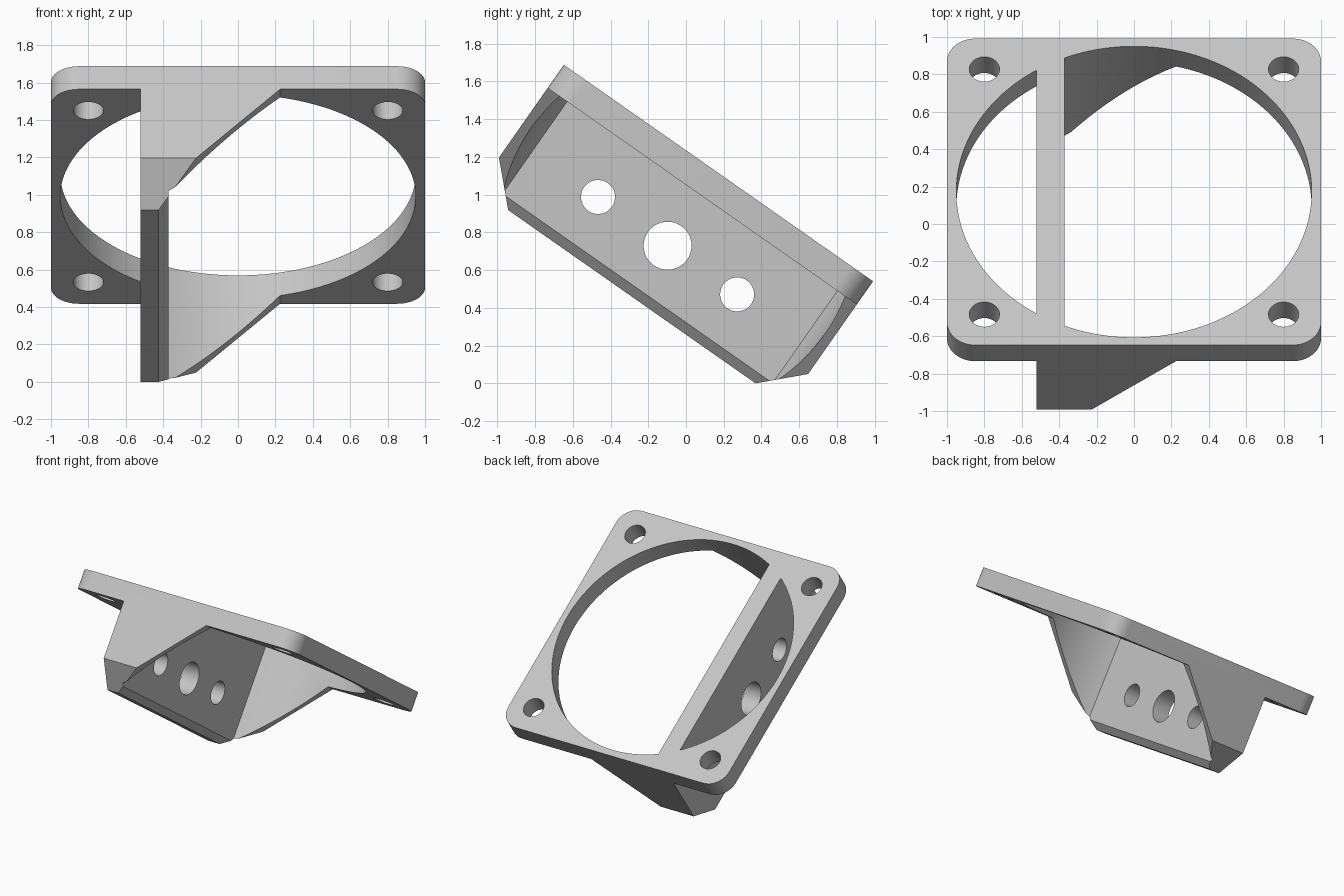
import bpy, bmesh, math
from mathutils import Matrix, Vector

if "Cube" in bpy.data.objects:
    bpy.data.objects.remove(bpy.data.objects["Cube"])

# Built flat: local x across, local y along the plate, z = 0 at the plate's top face.
TILT = math.radians(-35)
T = 0.15                       # plate and wall thickness
WALL_L, WALL_R = -0.522, -0.372
BORE = 0.95

grey = bpy.data.materials.new("light grey")
grey.diffuse_color = (0.56, 0.56, 0.56, 1)
grey.use_nodes = True
grey.node_tree.nodes["Principled BSDF"].inputs["Base Color"].default_value = grey.diffuse_color


def prism(name, pts, lo, hi, axis="Z"):
    """Extrude a 2D outline along Z (points are x, y) or X (points are y, z)."""
    def place(p, h):
        return (p[0], p[1], h) if axis == "Z" else (h, p[0], p[1])
    bm = bmesh.new()
    a = [bm.verts.new(place(p, lo)) for p in pts]
    b = [bm.verts.new(place(p, hi)) for p in pts]
    bm.faces.new(a)
    bm.faces.new(b)
    n = len(pts)
    for i in range(n):
        bm.faces.new((a[i], a[(i + 1) % n], b[(i + 1) % n], b[i]))
    bmesh.ops.recalc_face_normals(bm, faces=bm.faces)
    me = bpy.data.meshes.new(name)
    bm.to_mesh(me)
    bm.free()
    me.materials.append(grey)
    ob = bpy.data.objects.new(name, me)
    bpy.context.collection.objects.link(ob)
    return ob


def arc(cx, cy, r, a0, a1, n):
    return [(cx + r * math.cos(a0 + (a1 - a0) * i / n),
             cy + r * math.sin(a0 + (a1 - a0) * i / n)) for i in range(n + 1)]


def circle(cx, cy, r, n=64):
    return arc(cx, cy, r, 0, 2 * math.pi, n)[:-1]


def boolean(ob, other, op):
    """Apply a boolean and remove the helper."""
    m = ob.modifiers.new("cut", "BOOLEAN")
    m.operation, m.solver, m.object = op, "EXACT", other
    bpy.context.view_layer.update()
    dg = bpy.context.evaluated_depsgraph_get()
    me = bpy.data.meshes.new_from_object(ob.evaluated_get(dg))
    ob.modifiers.clear()
    ob.data = me
    bpy.data.objects.remove(other)


# Rounded square plate
outline = []
for k, (sx, sy) in enumerate([(1, 1), (-1, 1), (-1, -1), (1, -1)]):
    outline += arc(sx * 0.85, sy * 0.85, 0.15, k * math.pi / 2, (k + 1) * math.pi / 2, 12)
bracket = prism("fan_bracket", outline, -T, 0)

# Mounting wall with gussets: chamfered side profile, sliced at 45 degrees
side = [(-1, -0.1), (-1, -0.6), (-0.8, -0.8), (0.8, -0.8), (1, -0.6), (1, -0.1)]
block = prism("wall_block", side, WALL_L, 0.6, "X")
bm = bmesh.new()
bm.from_mesh(block.data)
bmesh.ops.bisect_plane(bm, geom=bm.verts[:] + bm.edges[:] + bm.faces[:],
                       plane_co=Vector((0.375, 0, 0)), plane_no=Vector((1, 0, -1)),
                       clear_outer=True)
bmesh.ops.holes_fill(bm, edges=[e for e in bm.edges if e.is_boundary], sides=0)
bmesh.ops.recalc_face_normals(bm, faces=bm.faces)
bm.to_mesh(block.data)
bm.free()
boolean(bracket, block, "UNION")

# Large bore, interrupted by the wall
ar = math.acos(WALL_R / BORE)
al = math.acos(WALL_L / BORE)
boolean(bracket, prism("bore_right", arc(0, 0, BORE, -ar, ar, 100), -1.2, 0.2), "DIFFERENCE")
boolean(bracket, prism("bore_left", arc(0, 0, BORE, al, 2 * math.pi - al, 60), -1.2, 0.2), "DIFFERENCE")

# Corner screw holes
for sx in (-1, 1):
    for sy in (-1, 1):
        boolean(bracket, prism("screw_hole", circle(sx * 0.8, sy * 0.8, 0.081, 40), -0.3, 0.2), "DIFFERENCE")

# Holes through the wall
for y, r in ((-0.45, 0.09), (0, 0.127), (0.45, 0.09)):
    boolean(bracket, prism("wall_hole", circle(y, -0.47, r, 48), -0.7, -0.2, "X"), "DIFFERENCE")

# Tilt and stand on the ground
bracket.data.transform(Matrix.Translation((0, 0.172, 1.114)) @ Matrix.Rotation(TILT, 4, "X"))
bpy.ops.object.select_all(action="DESELECT")
bracket.select_set(True)
bpy.context.view_layer.objects.active = bracket
bpy.ops.object.shade_smooth_by_angle(angle=math.radians(30))
